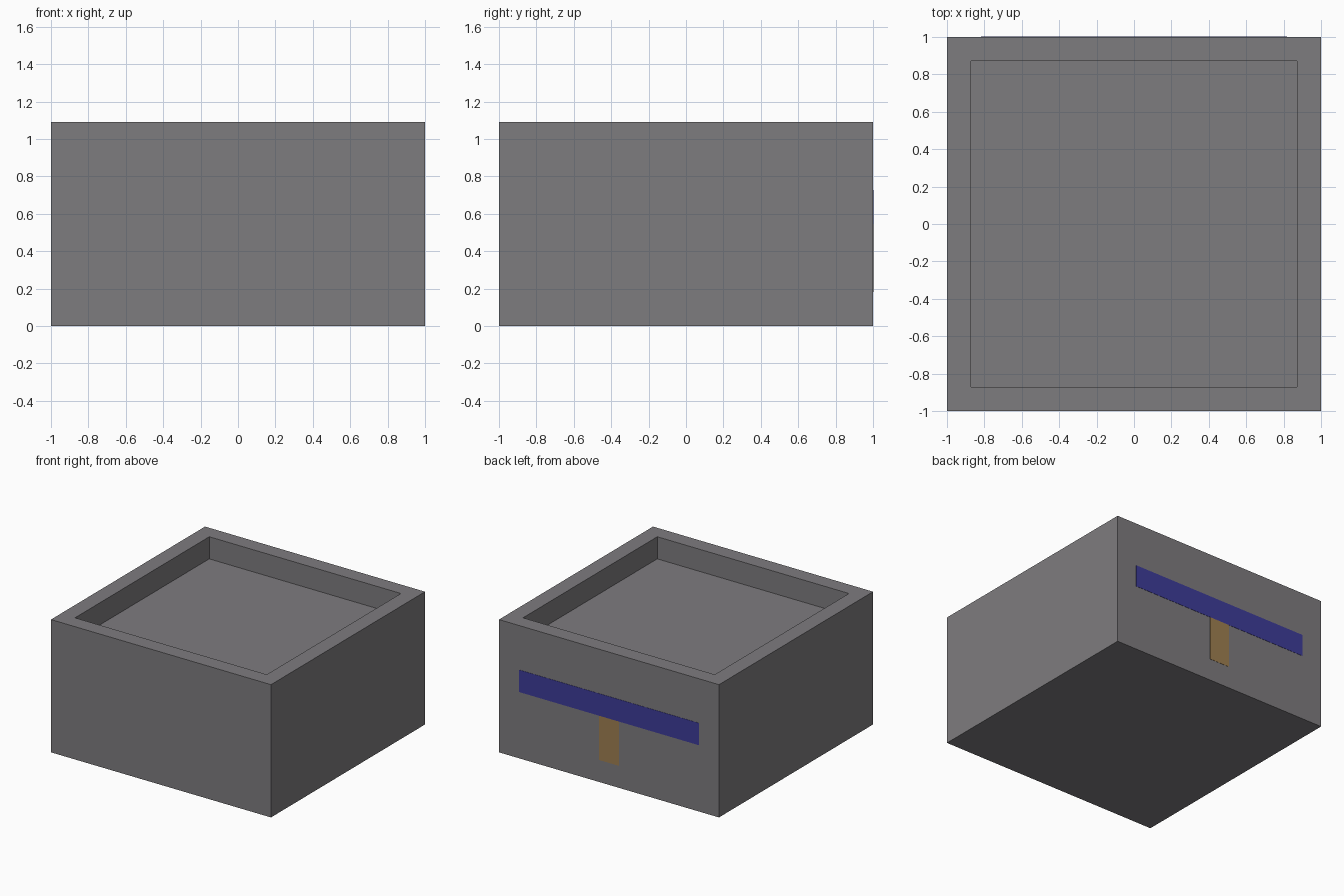
import bpy
import bmesh
from mathutils import Vector

old = bpy.data.objects.get("Cube")
if old:
    bpy.data.objects.remove(old, do_unlink=True)

UNIT = 2 / 11          # the block is eleven units wide
HEIGHT = 6 * UNIT
INNER = 4.5 * UNIT     # half width of the recess
PROUD = 0.002          # how far the painted plates stand out


def material(name, rgb):
    mat = bpy.data.materials.new(name)
    mat.use_nodes = True
    colour = (*[(c / 255) ** 2.2 for c in rgb], 1)
    mat.diffuse_color = colour
    mat.node_tree.nodes["Principled BSDF"].inputs["Base Color"].default_value = colour
    return mat


def box(name, low, high, mat):
    """Axis-aligned box between two corners."""
    low, high = Vector(low), Vector(high)
    bm = bmesh.new()
    bmesh.ops.create_cube(bm, size=1)
    bmesh.ops.scale(bm, vec=high - low, verts=bm.verts)
    bmesh.ops.translate(bm, vec=(low + high) / 2, verts=bm.verts)
    mesh = bpy.data.meshes.new(name)
    bm.to_mesh(mesh)
    bm.free()
    mesh.materials.append(mat)
    obj = bpy.data.objects.new(name, mesh)
    bpy.context.collection.objects.link(obj)
    return obj


grey = material("stone grey", (125, 123, 126))
blue = material("deep blue", (64, 62, 152))
brown = material("wood brown", (158, 127, 82))

# Block with a square recess sunk into its top
block = box("block", (-1, -1, 0), (1, 1, HEIGHT), grey)
bm = bmesh.new()
bm.from_mesh(block.data)
top = max(bm.faces, key=lambda f: f.calc_center_median().z)
bmesh.ops.inset_region(bm, faces=[top], thickness=1 - INNER)
floor = bmesh.ops.extrude_discrete_faces(bm, faces=[top])["faces"][0]
bmesh.ops.translate(bm, vec=(0, 0, -UNIT), verts=floor.verts)
bm.to_mesh(block.data)
bm.free()

# Painted T shape on the back: a wide bar over a short post
box("back_bar", (-INNER, 1 - PROUD, 3 * UNIT), (INNER, 1 + PROUD, 4 * UNIT), blue)
box("back_post", (-UNIT / 2, 1 - PROUD, UNIT), (UNIT / 2, 1 + PROUD, 3 * UNIT), brown)
